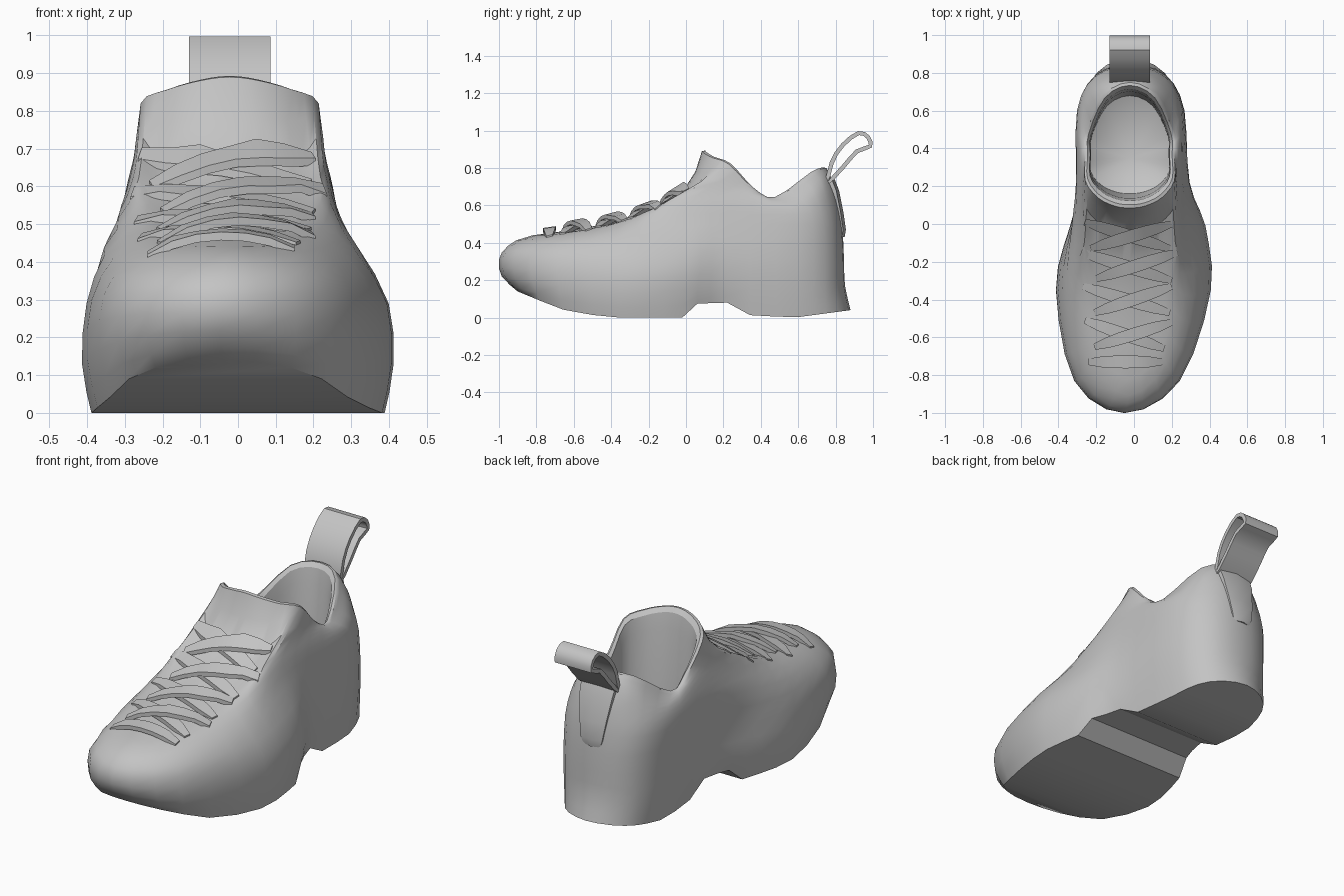
import bpy
import bmesh
import math
from mathutils import Vector
from mathutils.bvhtree import BVHTree

cube = bpy.data.objects.get("Cube")
if cube:
    bpy.data.objects.remove(cube, do_unlink=True)

grey = bpy.data.materials.new("plain grey")
grey.use_nodes = True
grey.diffuse_color = (0.55, 0.55, 0.55, 1)
grey.node_tree.nodes["Principled BSDF"].inputs["Base Color"].default_value = grey.diffuse_color


def interpolate(table, value):
    """Piecewise linear lookup in a list of (key, result) pairs."""
    for (a, fa), (b, fb) in zip(table, table[1:]):
        if value <= b:
            t = max(0, (value - a) / (b - a))
            return fa + (fb - fa) * t
    return table[-1][1]


def spline(p0, p1, p2, p3, t):
    """Point on a Catmull-Rom segment between p1 and p2."""
    return 0.5 * (2 * p1 + (p2 - p0) * t
                  + (2 * p0 - 5 * p1 + 4 * p2 - p3) * t ** 2
                  + (3 * p1 - p0 - 3 * p2 + p3) * t ** 3)


def smooth_loop(keys, steps):
    """Round a closed loop of key points."""
    n = len(keys)
    return [spline(*[keys[(i + d) % n] for d in (-1, 0, 1, 2)], step / steps)
            for i in range(n) for step in range(steps)]


def loft(bm, rings, closed=False):
    """Join rings of equal size with quads, optionally back to the first."""
    rows = [[bm.verts.new(p) for p in ring] for ring in rings]
    pairs = list(zip(rows, rows[1:]))
    if closed:
        pairs.append((rows[-1], rows[0]))
    for low, high in pairs:
        for i in range(len(low)):
            j = (i + 1) % len(low)
            bm.faces.new((low[i], low[j], high[j], high[i]))
    return rows


def strip_cap(bm, row):
    """Fill a mirrored ring with strips running from side to side."""
    for j in range(len(row) // 2):
        corners = [row[j], row[j + 1], row[-j - 1], row[-j]]
        bm.faces.new(list(dict.fromkeys(corners)))


def fan_cap(bm, row, point):
    """Fill a ring with triangles meeting in one point."""
    tip = bm.verts.new(point)
    for i, vert in enumerate(row):
        bm.faces.new((row[i - 1], vert, tip))


def finish(bm, name, angle):
    bmesh.ops.recalc_face_normals(bm, faces=bm.faces[:])
    mesh = bpy.data.meshes.new(name)
    bm.to_mesh(mesh)
    bm.free()
    mesh.materials.append(grey)
    obj = bpy.data.objects.new(name, mesh)
    bpy.context.collection.objects.link(obj)
    bpy.ops.object.select_all(action="DESELECT")
    obj.select_set(True)
    bpy.context.view_layer.objects.active = obj
    bpy.ops.object.shade_smooth_by_angle(angle=math.radians(angle))


def ribbon(name, sections, closed=False):
    """Flat band through equal cross-sections."""
    bm = bmesh.new()
    rows = loft(bm, sections, closed)
    if not closed:
        bm.faces.new(rows[0])
        bm.faces.new(rows[-1])
    finish(bm, name, 35)


# Shoe body: half outlines (y, half width, z) from toe centre to heel centre
centre_line = [(-1, -.05), (-.6, -.02), (0, .02), (.5, -.01), (.9, -.02)]
upper_centre = -.022
sole_height = [(-.9, .14), (-.67, .045), (-.42, 0), (-.02, 0), (.06, .075),
               (.22, .08), (.31, .015), (.58, 0), (.88, .04)]
sole = [(-.9, 0, 0), (-.78, .255, 0), (-.35, .385, 0), (-.02, .34, 0),
        (.22, .27, 0), (.6, .255, 0), (.8, .18, 0), (.88, 0, 0)]
lower = [(-.985, 0, .22), (-.82, .28, .19), (-.35, .41, .13), (-.02, .36, .15),
         (.22, .285, .17), (.6, .27, .13), (.79, .185, .15), (.85, 0, .17)]
widest = [(-1, 0, .31), (-.83, .27, .32), (-.35, .398, .29), (0, .345, .3),
          (.22, .288, .32), (.6, .28, .3), (.79, .185, .3), (.845, 0, .3)]
vamp = [(-.95, 0, .385), (-.78, .22, .4), (-.38, .335, .42), (-.02, .308, .48),
        (.22, .285, .5), (.6, .28, .5), (.78, .185, .5), (.835, 0, .5)]
throat = [(-.82, 0, .44), (-.66, .17, .45), (-.35, .25, .5), (-.08, .27, .58),
          (.24, .272, .6), (.58, .268, .58), (.75, .175, .63), (.81, 0, .66)]
instep = [(-.4, 0, .505), (-.36, .13, .505), (-.22, .21, .56), (-.02, .25, .65),
          (.28, .258, .66), (.54, .255, .61), (.73, .165, .7), (.785, 0, .72)]
ankle = [(-.03, 0, .655), (-.02, .11, .655), (.03, .19, .68), (.12, .242, .74),
         (.33, .248, .68), (.51, .24, .63), (.71, .15, .745), (.77, 0, .765)]
collar = [(.085, 0, .89), (.095, .08, .88), (.14, .17, .855), (.23, .236, .82),
          (.36, .235, .69), (.48, .23, .643), (.68, .14, .775), (.75, 0, .8)]


def outline(half):
    """Mirror a half outline and round it into a closed ring."""
    keys = [Vector((w, y, z)) for y, w, z in half]
    keys += [Vector((-k.x, k.y, k.z)) for k in keys[-2:0:-1]]
    ring = smooth_loop(keys, 3)
    for p in ring:
        if half is sole:
            p.z = interpolate(sole_height, p.y)
        low = interpolate(centre_line, p.y)
        p.x += interpolate([(.3, low), (.46, upper_centre)], p.z)
    return ring


def inward(ring, scale_x, scale_y, drop, level=None):
    """Shrink a ring toward the middle of the opening and lower it."""
    return [Vector((upper_centre + (p.x - upper_centre) * scale_x,
                    .43 + (p.y - .43) * scale_y,
                    p.z - drop if level is None else level)) for p in ring]


keys = [outline(h) for h in (sole, lower, widest, vamp, throat, instep, ankle, collar)]
rings = []
for k in range(len(keys) - 1):
    around = [keys[min(max(k + d, 0), len(keys) - 1)] for d in (-1, 0, 1, 2)]
    for t in (0, .5):
        rings.append([spline(*ps, t) for ps in zip(*around)])
rim = keys[-1]
rings.append(rim)

# Padded rim and the bowl-shaped lining
rings += [inward(rim, .95, .95, -.003), inward(rim, .89, .89, .02),
          inward(rim, .87, .85, .1), inward(rim, .87, .78, 0, .44)]

bm = bmesh.new()
rows = loft(bm, rings)
strip_cap(bm, rows[0])
fan_cap(bm, rows[-1], (upper_centre, .35, .31))
bmesh.ops.recalc_face_normals(bm, faces=bm.faces[:])
surface = BVHTree.FromBMesh(bm)
finish(bm, "shoe_body", 30)


def surface_height(x, y):
    hit = surface.ray_cast(Vector((x, y, 2)), Vector((0, 0, -1)))[0]
    return hit.z if hit else .5


def lace(name, start, end, lift, width=.034):
    """Band draped over the instep, bowed up in the middle."""
    a, b = Vector(start), Vector(end)
    across = (b - a).orthogonal().normalized()
    drop = Vector((0, 0, .022))
    sections = []
    steps = 6
    for i in range(steps + 1):
        t = i / steps
        bow = math.sin(math.pi * t) ** .6
        mid = a.lerp(b, t)
        offset = across * width * (.5 + .5 * bow)
        top = [Vector((*p, surface_height(*p) + .008 + lift * bow))
               for p in (mid - offset, mid + offset)]
        sections.append([top[0], top[1], top[1] - drop, top[0] - drop])
    ribbon(name, sections)


# Crossed laces and the straight toe lace
over = [((-.23, -.13), (.2, 0)), ((-.2, -.29), (.23, -.15)),
        ((-.21, -.47), (.2, -.33)), ((-.21, -.65), (.2, -.52))]
under = [((-.26, .01), (.19, -.13)), ((-.28, -.15), (.2, -.3)),
         ((-.27, -.33), (.19, -.47)), ((-.26, -.51), (.16, -.66))]
for i, ((a, b), (c, d)) in enumerate(zip(over, under)):
    lace(f"lace_over_{i + 1}", a, b, .045)
    lace(f"lace_under_{i + 1}", c, d, .02)
lace("lace_toe", (-.24, -.73), (.15, -.73), .025)

# Heel pull loop: a closed band with an inner and an outer edge
loop = [(.75, .705), (.768, .83), (.83, .93), (.92, .997), (.982, .972),
        (.995, .91), (.92, .88), (.85, .8)]
points = smooth_loop([Vector(p) for p in loop], 2)
sections = []
for i, p in enumerate(points):
    along = points[(i + 1) % len(points)] - points[i - 1]
    inner = p + Vector((along.y, -along.x)).normalized() * .022
    sections.append([(upper_centre + s * .108, *q) for s, q in
                     ((-1, p), (1, p), (1, inner), (-1, inner))])
ribbon("heel_pull_loop", sections, closed=True)

# Tapered patch below the pull loop
patch = [(.785, .74, .1), (.808, .68, .095), (.832, .56, .078),
         (.845, .47, .065), (.838, .43, .05)]
sections = []
for y, z, w in patch:
    section = [(-w, -.06), (-w, -.005), (0, .01), (w, -.005), (w, -.06)]
    sections.append([(upper_centre + dx, y + dy, z) for dx, dy in section])
ribbon("heel_patch", sections)
